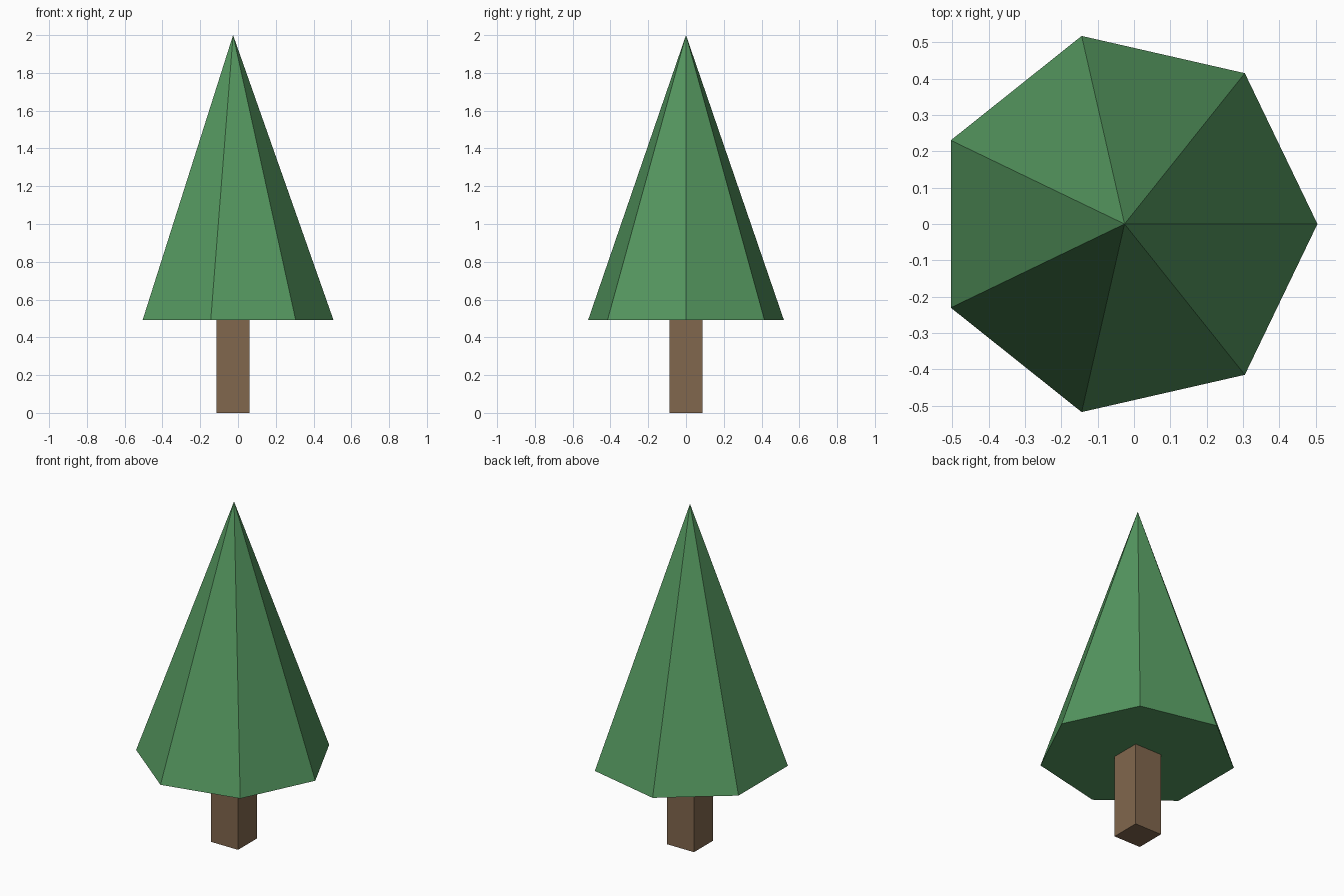
import bpy
import math

if "Cube" in bpy.data.objects:
    bpy.data.objects.remove(bpy.data.objects["Cube"])

AXIS_X = -0.026      # the tree axis sits slightly left of the bounding-box centre
SKIRT_Z = 0.493      # underside of the foliage
TOP_Z = 2.0


def material(name, rgb):
    mat = bpy.data.materials.new(name)
    mat.diffuse_color = (*rgb, 1.0)
    mat.use_nodes = True
    mat.node_tree.nodes["Principled BSDF"].inputs["Base Color"].default_value = mat.diffuse_color
    return mat


def finish(name, mat):
    obj = bpy.context.object
    obj.name = name
    obj.data.materials.append(mat)
    bpy.ops.object.transform_apply(location=True, rotation=True, scale=True)
    return obj


leaf_green = material("leaf green", (0.09, 0.31, 0.115))
bark_brown = material("bark brown", (0.22, 0.135, 0.075))

# Foliage: seven-sided cone with one corner pointing to +x
bpy.ops.mesh.primitive_cone_add(
    vertices=7, radius1=0.531, radius2=0, depth=TOP_Z - SKIRT_Z,
    location=(AXIS_X, 0, (TOP_Z + SKIRT_Z) / 2),
    rotation=(0, 0, -math.pi / 2))
finish("foliage", leaf_green)

# Trunk: square post ending at the foliage underside
bpy.ops.mesh.primitive_cube_add(size=1, location=(AXIS_X, 0, SKIRT_Z / 2))
bpy.context.object.scale = (0.176, 0.176, SKIRT_Z)
finish("trunk", bark_brown)
